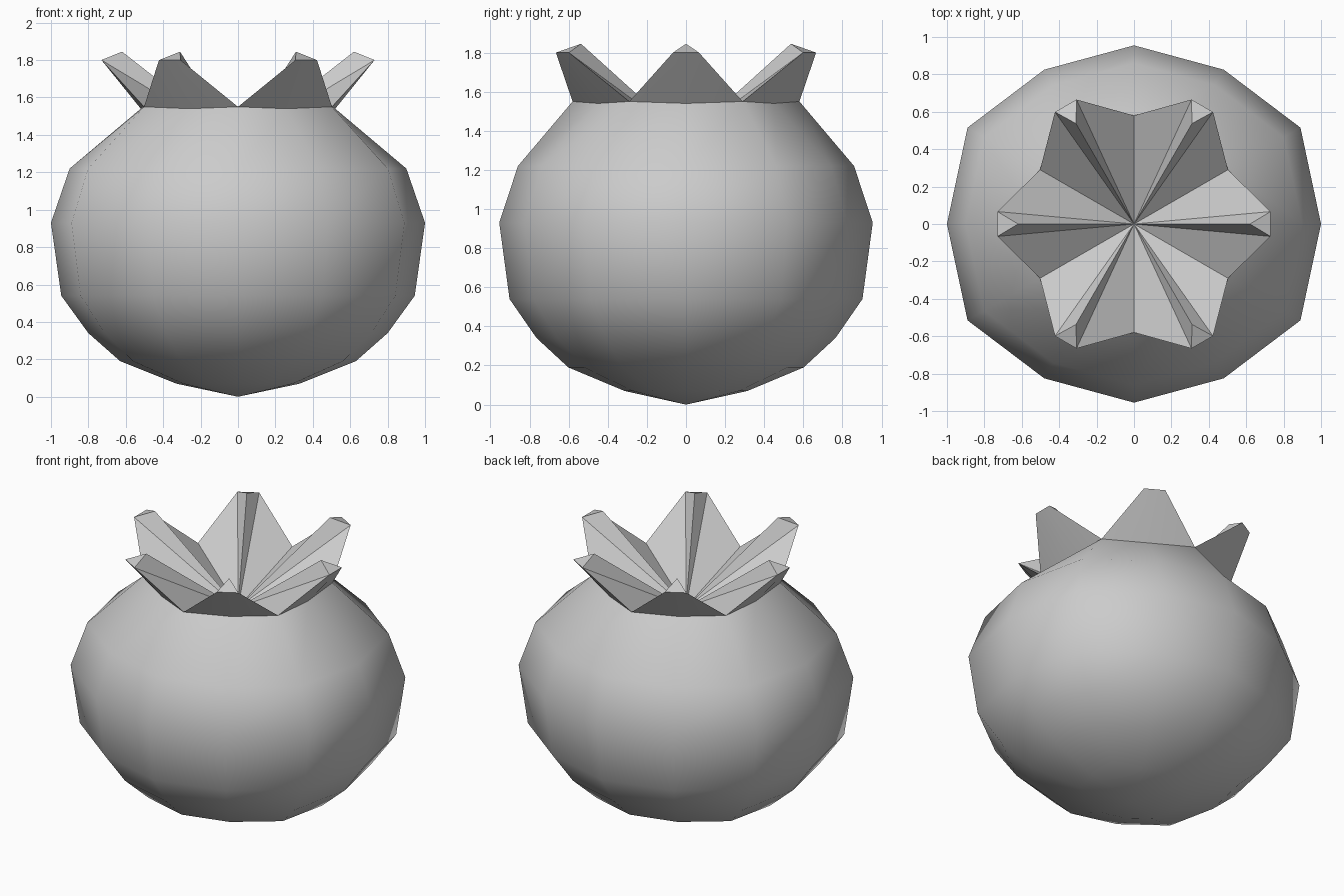
import bpy, bmesh
from math import radians, cos, sin

if "Cube" in bpy.data.objects:
    bpy.data.objects.remove(bpy.data.objects["Cube"])


def finish(bm, name, angle):
    bmesh.ops.recalc_face_normals(bm, faces=bm.faces)
    mesh = bpy.data.meshes.new(name)
    bm.to_mesh(mesh)
    bm.free()
    obj = bpy.data.objects.new(name, mesh)
    bpy.context.collection.objects.link(obj)
    bpy.ops.object.select_all(action='DESELECT')
    obj.select_set(True)
    bpy.context.view_layer.objects.active = obj
    bpy.ops.object.shade_smooth_by_angle(angle=radians(angle))


def mirrored(quarter):
    # one quarter of a twelve-sided ring, mirrored over x and y
    a, b, c, d = quarter
    half = [a, b, c, d, (-c[0], c[1]), (-b[0], b[1])]
    return half + [(-x, -y) for x, y in half]


def polar(r, deg, z):
    return (r * cos(radians(deg)), r * sin(radians(deg)), z)


# fruit: twelve-sided, slightly squashed rings stacked from pole to neck
section = mirrored([(1, 0), (0.89, 0.515), (0.48, 0.825), (0, 0.955)])
profile = [(0.33, 0.07), (0.63, 0.19), (0.80, 0.34), (0.945, 0.54), (1, 0.93), (0.9, 1.22)]
neck = [polar(0.58 if i % 2 else 0.52, 30 * i, 1.55 if i % 2 else 1.54) for i in range(12)]

bm = bmesh.new()
pole = bm.verts.new((0, 0, 0))
rings = [[bm.verts.new((x * s, y * s, z)) for x, y in section] for s, z in profile]
rings.append([bm.verts.new(p) for p in neck])
for i in range(12):
    j = (i + 1) % 12
    bm.faces.new((pole, rings[0][j], rings[0][i]))
    for low, high in zip(rings, rings[1:]):
        bm.faces.new((low[i], low[j], high[j], high[i]))
finish(bm, "fruit", 50)

# crown: six wedge petals opening from a sunken centre
bm = bmesh.new()
centre = bm.verts.new((0, 0, 1.36))
base = [bm.verts.new(p) for p in neck]
for k in range(6):
    a = 60 * k
    right, mid, left = base[2 * k - 1], base[2 * k], base[(2 * k + 1) % 12]
    top = bm.verts.new(polar(0.62, a, 1.845))
    tip_r = bm.verts.new(polar(0.733, a - 5.2, 1.80))
    tip_l = bm.verts.new(polar(0.733, a + 5.2, 1.80))
    for f in ((centre, right, tip_r), (centre, tip_r, top), (centre, top, tip_l),
              (centre, tip_l, left), (top, tip_r, tip_l),
              (right, mid, tip_r), (mid, tip_l, tip_r), (mid, left, tip_l)):
        bm.faces.new(f)
finish(bm, "crown", 35)
